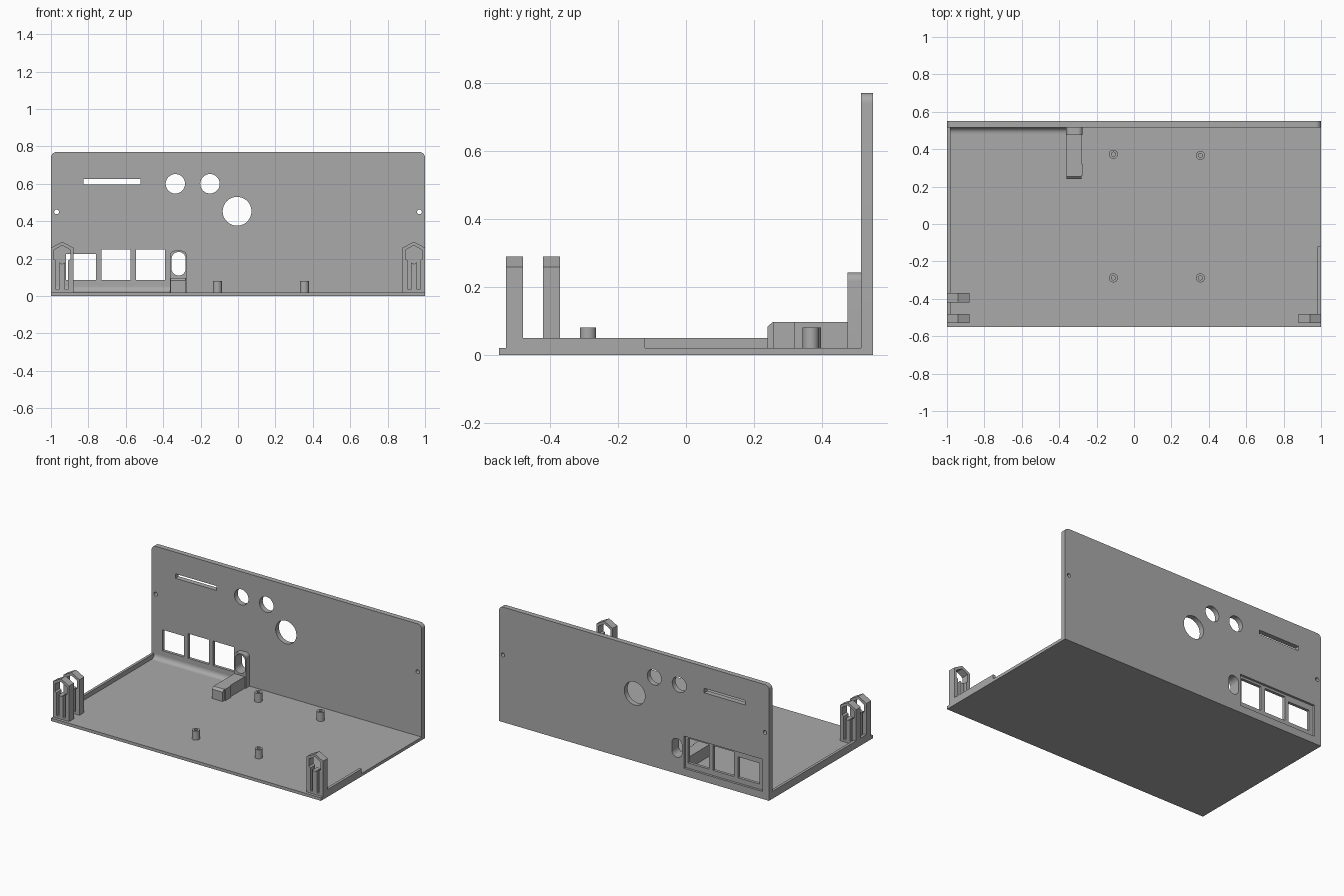
import bpy
import bmesh
from math import cos, sin, pi, radians
from mathutils import Vector

if "Cube" in bpy.data.objects:
    bpy.data.objects.remove(bpy.data.objects["Cube"])

grey = bpy.data.materials.new("plain grey")
grey.use_nodes = True
GREY = (0.4, 0.4, 0.4, 1)
grey.diffuse_color = GREY
grey.node_tree.nodes["Principled BSDF"].inputs["Base Color"].default_value = GREY


def prism(name, points, start, end, axis="y"):
    """Extrude an outline: (x, z) along y, (y, z) along x or (x, y) along z."""
    place = {"x": lambda a, b, t: (t, a, b),
             "y": lambda a, b, t: (a, t, b),
             "z": lambda a, b, t: (a, b, t)}[axis]
    bm = bmesh.new()
    face = bm.faces.new([bm.verts.new(place(a, b, start)) for a, b in points])
    ext = bmesh.ops.extrude_face_region(bm, geom=[face])
    moved = [v for v in ext["geom"] if isinstance(v, bmesh.types.BMVert)]
    bmesh.ops.translate(bm, verts=moved, vec=Vector(place(0, 0, end - start)))
    bmesh.ops.recalc_face_normals(bm, faces=bm.faces)
    mesh = bpy.data.meshes.new(name)
    bm.to_mesh(mesh)
    bm.free()
    mesh.materials.append(grey)
    obj = bpy.data.objects.new(name, mesh)
    bpy.context.collection.objects.link(obj)
    return obj


def rect(a0, a1, b0, b1):
    return [(a0, b0), (a1, b0), (a1, b1), (a0, b1)]


def circle(a, b, r, n=32, turn=0.0):
    return [(a + r * cos(turn + 2 * pi * i / n), b + r * sin(turn + 2 * pi * i / n))
            for i in range(n)]


def rounded(a0, a1, b0, b1, r, bottom=True, n=8):
    """Rectangle with round top corners, and round bottom ones if asked."""
    pts = [] if bottom else [(a0, b0), (a1, b0)]
    corners = [(a1 - r, b1 - r, 0), (a0 + r, b1 - r, 1)]
    if bottom:
        corners += [(a0 + r, b0 + r, 2), (a1 - r, b0 + r, 3)]
    for a, b, q in corners:
        for i in range(n + 1):
            t = (q + i / n) * pi / 2
            pts.append((a + r * cos(t), b + r * sin(t)))
    return pts


def cut(obj, points, start, end, axis="y"):
    cutter = prism("cutter", points, start, end, axis)
    cutter.hide_render = True
    mod = obj.modifiers.new("cut", "BOOLEAN")
    mod.operation = "DIFFERENCE"
    mod.solver = "EXACT"
    mod.object = cutter
    bpy.context.view_layer.objects.active = obj
    bpy.ops.object.modifier_apply(modifier=mod.name)
    bpy.data.objects.remove(cutter)


def smooth(obj):
    bpy.ops.object.select_all(action="DESELECT")
    obj.select_set(True)
    bpy.context.view_layer.objects.active = obj
    bpy.ops.object.shade_smooth_by_angle(angle=radians(30))


FLOOR = 0.02
BACK, WALL = 0.55, 0.515

# Floor plate
prism("floor_plate", rect(-1, 1, -BACK, WALL), 0, FLOOR, "z")

# Back panel with a connector recess and its openings
panel = prism("back_panel", rounded(-1, 1, 0, 0.77, 0.03, bottom=False), WALL, BACK)
cut(panel, rect(-0.95, -0.37, 0.05, 0.265), 0.535, 0.6)
openings = [
    rect(-0.92, -0.76, 0.085, 0.225),
    rect(-0.73, -0.575, 0.085, 0.25),
    rect(-0.545, -0.39, 0.085, 0.25),
    rect(-0.825, -0.52, 0.595, 0.625),
    rounded(-0.355, -0.28, 0.11, 0.235, 0.036),
    circle(-0.335, 0.6, 0.052),
    circle(-0.15, 0.6, 0.052),
    circle(-0.005, 0.453, 0.077, 48),
    circle(-0.97, 0.45, 0.013, 16),
    circle(0.97, 0.45, 0.013, 16),
]
for outline in openings:
    cut(panel, outline, 0.45, 0.6)
smooth(panel)

# Coved strip where the floor meets the panel
cove = [(WALL, FLOOR)] + [(WALL - 0.03 * (1 - sin(t)), FLOOR + 0.03 * (1 - cos(t)))
                          for t in [i * pi / 12 for i in range(7)]]
smooth(prism("panel_cove", cove, -0.98, -0.36, "x"))

# Side lips
prism("right_lip", rect(-1, -0.982, -0.48, WALL), FLOOR, 0.05, "z")
prism("left_lip", rect(0.982, 1, -0.48, -0.12), FLOOR, 0.05, "z")


# Corner posts with a six-sided socket above two slots
def post(name, side, y0):
    mid = side * 0.94
    outline = [(mid - 0.06, FLOOR), (mid + 0.06, FLOOR), (mid + 0.06, 0.258),
               (mid, 0.29), (mid - 0.06, 0.258)]
    obj = prism(name, outline, y0, y0 + 0.05)
    cut(obj, circle(mid, 0.221, 0.05, 6, pi / 2), y0 - 0.1, y0 + 0.1)
    for off in (-0.024, 0.024):
        cut(obj, rect(mid + off - 0.008, mid + off + 0.008, 0.035, 0.21),
            y0 - 0.1, y0 + 0.1)


post("right_front_post", -1, -0.53)
post("right_rear_post", -1, -0.42)
post("left_front_post", 1, -0.53)

# Board standoffs
for i, (x, y) in enumerate([(-0.11, 0.373), (0.355, 0.367),
                            (-0.11, -0.288), (0.355, -0.288)]):
    standoff = prism(f"standoff_{i + 1}", circle(x, y, 0.024), FLOOR, 0.08, "z")
    cut(standoff, circle(x, y, 0.011, 16), 0.03, 0.2, "z")
    smooth(standoff)

# Switch bracket: upright with an oval opening, and a low arm
upright = prism("bracket_upright", rounded(-0.363, -0.275, FLOOR, 0.242, 0.025, bottom=False),
                0.475, WALL)
cut(upright, rounded(-0.355, -0.28, 0.11, 0.235, 0.036), 0.4, 0.6)
smooth(upright)
arm = [(0.24, FLOOR), (0.475, FLOOR), (0.475, 0.097), (0.255, 0.097), (0.24, 0.083)]
prism("bracket_arm", arm, -0.36, -0.282, "x")
prism("bracket_arm_pad", rect(0.258, 0.32, FLOOR, 0.097), -0.282, -0.275, "x")
